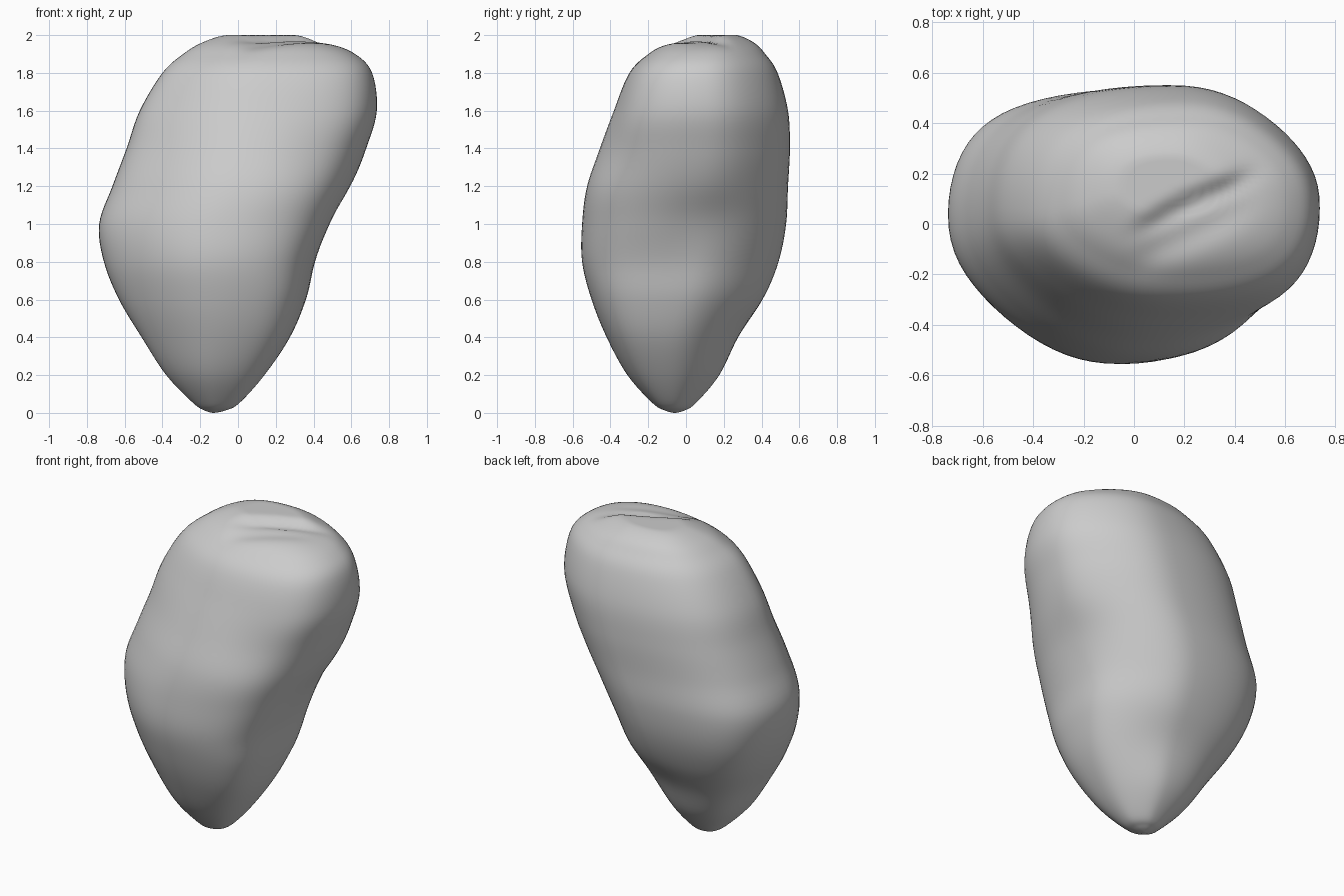
import bpy
import bmesh
from math import cos, sin, pi, exp
from mathutils import Vector

cube = bpy.data.objects.get("Cube")
if cube:
    bpy.data.objects.remove(cube, do_unlink=True)

SIDES = 72
STEPS = 6

# Horizontal sections: height, left/right limits, front/back limits
SECTIONS = [
    (0, -.135, -.125, -.065, -.055),
    (.012, -.175, -.07, -.11, -.01),
    (.05, -.235, .005, -.175, .05),
    (.2, -.38, .14, -.31, .18),
    (.4, -.51, .275, -.42, .29),
    (.6, -.63, .36, -.5, .41),
    (.8, -.71, .415, -.55, .49),
    (1, -.735, .505, -.55, .53),
    (1.2, -.665, .605, -.525, .54),
    (1.4, -.59, .68, -.46, .55),
    (1.6, -.52, .735, -.385, .54),
    (1.8, -.4, .71, -.3, .485),
    (1.9, -.29, .62, -.2, .42),
    (1.96, -.19, .48, -.1, .36),
    (2, -.06, .34, .03, .27),
    (2, .13, .15, .14, .16),
]

# Shallow hollows: centre, radius, depth
HOLLOWS = [
    (Vector((.45, -.36, 1.35)), .25, .03),
    (Vector((.02, .3, .4)), .2, .02),
    (Vector((.5, .14, 1)), .22, .03),
]


def spline(a, b, c, d, t):
    """Smooth interpolation between b and c."""
    return b + .5 * t * (c - a + t * (2*a - 5*b + 4*c - d + t * (3*(b - c) + d - a)))


def smooth_sections():
    padded = [SECTIONS[0]] + SECTIONS + [SECTIONS[-1]]
    for i in range(len(SECTIONS) - 1):
        for s in range(STEPS):
            yield [spline(*values, s / STEPS) for values in zip(*padded[i:i + 4])]
    yield SECTIONS[-1]


def signed_power(value, power):
    return (1 if value >= 0 else -1) * abs(value) ** power


def section_point(section, angle):
    z, left, right, front, back = section
    # Fuller on one diagonal (mostly low down), squarer towards the top
    diagonal = sin(2 * angle)
    fullness = .3 + (.3 * exp(-((z - .6) / .4) ** 2) if diagonal < 0 else 0)
    power = 2 / (2 + .2 * min(1, z / 1.6) - fullness * diagonal)
    u = signed_power(cos(angle), power)
    v = signed_power(sin(angle), power)
    mid_x = (left + right) / 2 + .08 * sin(pi * z / 2) * (right - left)
    mid_y = (front + back) / 2 + .05 * cos(pi * (z - 1)) * (back - front)
    x = mid_x + u * (right - mid_x if u > 0 else mid_x - left)
    y = mid_y + v * (back - mid_y if v > 0 else mid_y - front)
    return Vector((x, y, min(2, max(0, z))))


def sculpt(bm):
    bm.normal_update()
    moves = []
    for vert in bm.verts:
        push = Vector()
        for centre, radius, depth in HOLLOWS:
            push -= vert.normal * depth * exp(-((vert.co - centre).length / radius) ** 2)
        # Folded crease running across the crown
        x, y, z = vert.co
        if z > 1.8:
            along = (x - .24) / .22
            across = y - (.08 + .1 * along)
            fade = exp(-along ** 4)
            push.z -= .035 * fade * exp(-(across / .05) ** 2)
            push.z -= .03 * fade * exp(-((across + .1) / .08) ** 2)
        moves.append(push)
    for vert, push in zip(bm.verts, moves):
        vert.co += push


def build_rock():
    bm = bmesh.new()
    rings = []
    for section in smooth_sections():
        rings.append([bm.verts.new(section_point(section, 2 * pi * i / SIDES))
                      for i in range(SIDES)])
    for low, high in zip(rings, rings[1:]):
        for i in range(SIDES):
            j = (i + 1) % SIDES
            bm.faces.new((low[i], low[j], high[j], high[i]))
    bm.faces.new(rings[0][::-1])
    bm.faces.new(rings[-1])
    bmesh.ops.recalc_face_normals(bm, faces=bm.faces)
    sculpt(bm)
    for face in bm.faces:
        face.smooth = True
    mesh = bpy.data.meshes.new("rock")
    bm.to_mesh(mesh)
    bm.free()
    rock = bpy.data.objects.new("rock", mesh)
    bpy.context.collection.objects.link(rock)
    return rock


# Plain stone colour
stone = bpy.data.materials.new("stone grey")
stone.use_nodes = True
grey = (.6, .6, .6, 1)
stone.diffuse_color = grey
stone.node_tree.nodes["Principled BSDF"].inputs["Base Color"].default_value = grey

rock = build_rock()
rock.data.materials.append(stone)
